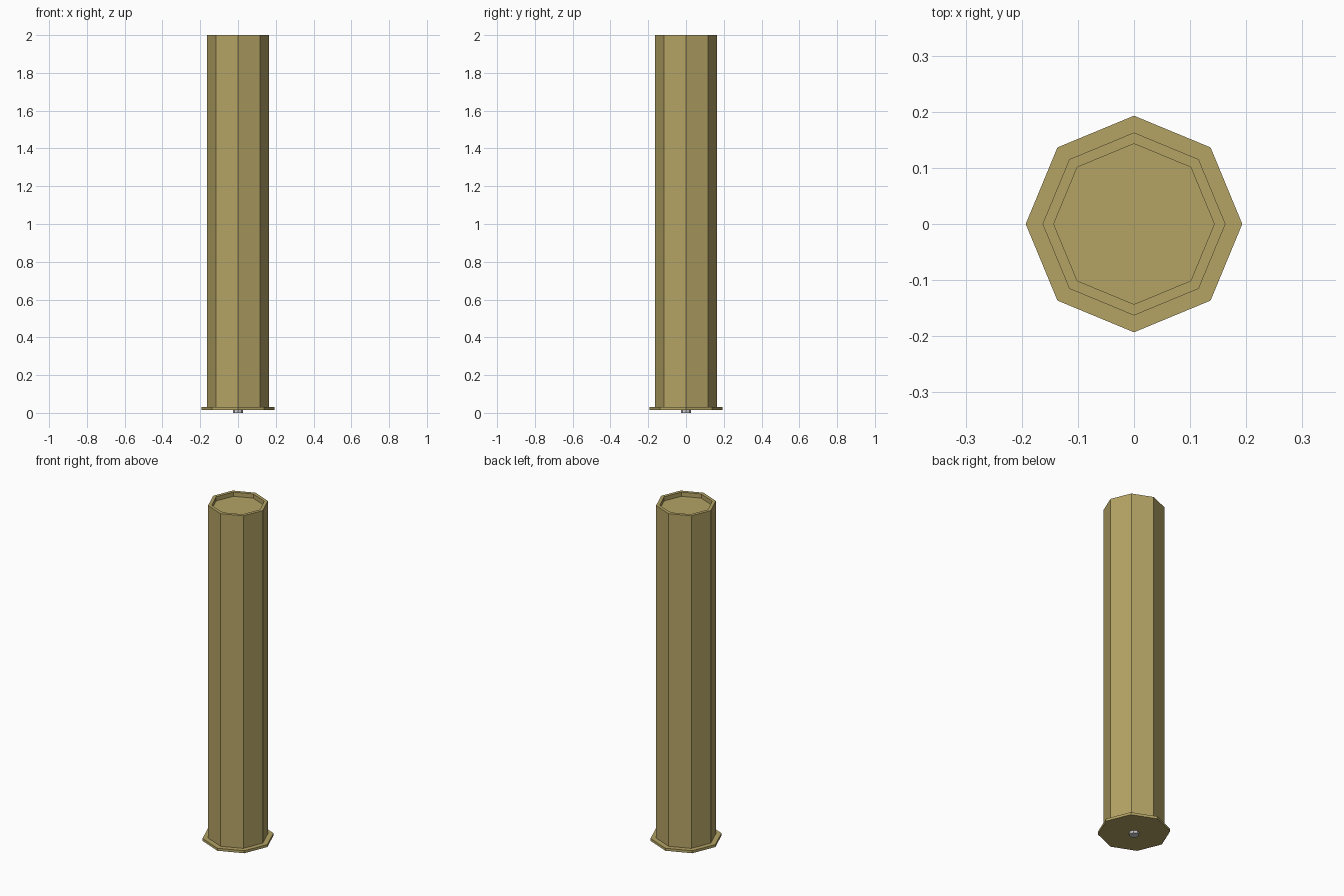
import bpy, bmesh
from math import cos, sin, pi

if "Cube" in bpy.data.objects:
    bpy.data.objects.remove(bpy.data.objects["Cube"])


def material(name, color):
    m = bpy.data.materials.new(name)
    m.diffuse_color = (*color, 1)
    m.use_nodes = True
    m.node_tree.nodes["Principled BSDF"].inputs["Base Color"].default_value = m.diffuse_color
    return m


def lathe(name, profile, mat=None, sides=8):
    """Revolve (radius, z) points into a faceted solid; the ends are capped."""
    bm = bmesh.new()
    rings = [[bm.verts.new((r * cos(2 * pi * i / sides), r * sin(2 * pi * i / sides), z))
              for i in range(sides)] for r, z in profile]
    for a, b in zip(rings, rings[1:]):
        for i in range(sides):
            j = (i + 1) % sides
            bm.faces.new((a[i], a[j], b[j], b[i]))
    bm.faces.new(rings[0][::-1])
    bm.faces.new(rings[-1])
    bmesh.ops.recalc_face_normals(bm, faces=bm.faces)
    me = bpy.data.meshes.new(name)
    bm.to_mesh(me)
    bm.free()
    ob = bpy.data.objects.new(name, me)
    bpy.context.collection.objects.link(ob)
    if mat:
        me.materials.append(mat)
    return ob


brass = material("brass", (0.46, 0.37, 0.13))

# Base flange, tube wall, rim and shallow recessed top in one closed shell
lathe("casing", [(0.193, 0.015), (0.193, 0.03), (0.163, 0.03), (0.163, 2.0),
                 (0.143, 2.0), (0.143, 1.975)], brass)

# Small grey cap under the base
lathe("primer_cap", [(0.027, 0.0), (0.027, 0.016)])
